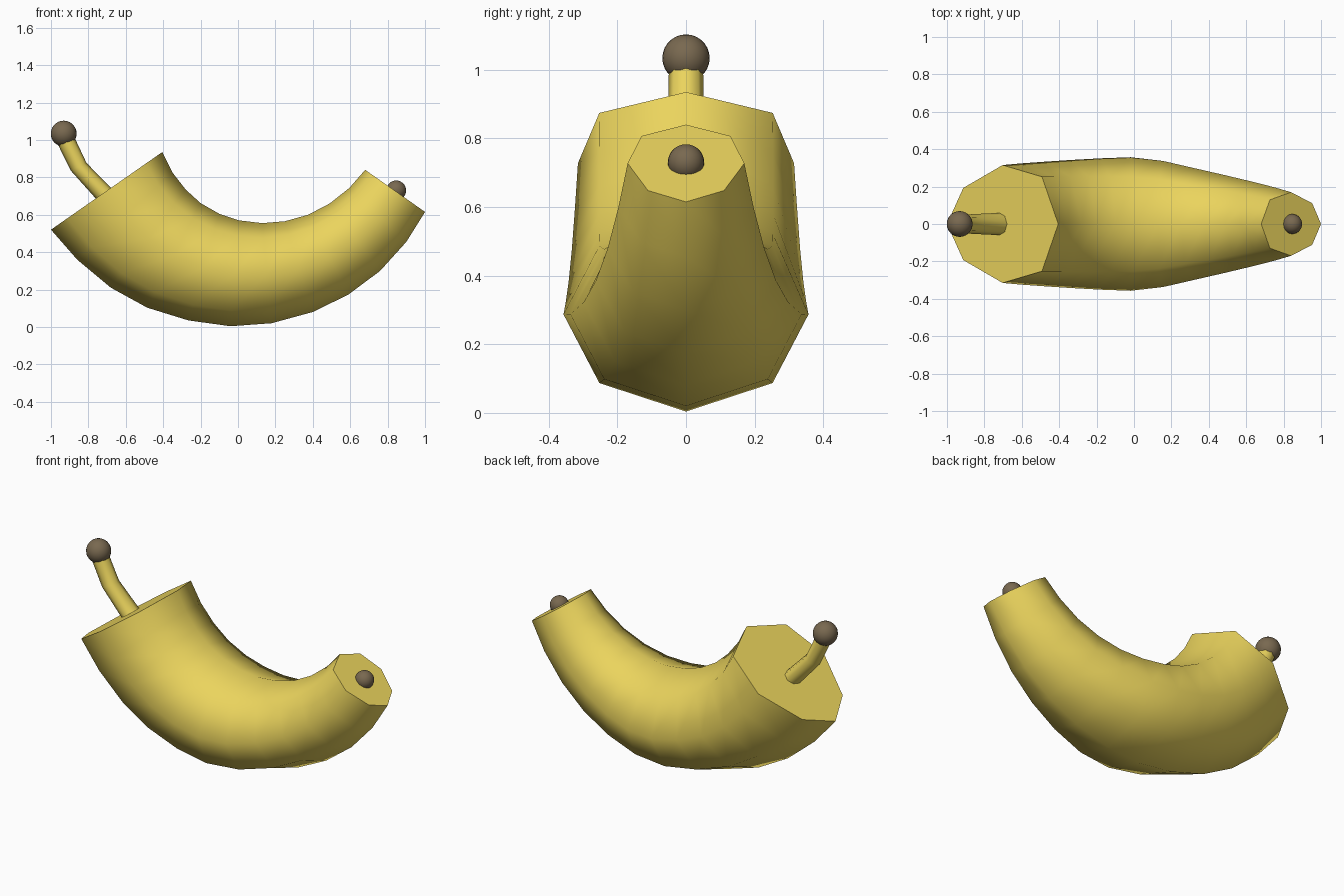
import bpy, bmesh, math
from mathutils import Vector

if "Cube" in bpy.data.objects:
    bpy.data.objects.remove(bpy.data.objects["Cube"])


def material(name, color):
    m = bpy.data.materials.new(name)
    m.diffuse_color = (*color, 1)
    m.use_nodes = True
    m.node_tree.nodes["Principled BSDF"].inputs["Base Color"].default_value = m.diffuse_color
    return m


yellow = material("yellow_skin", (0.83, 0.66, 0.11))
brown = material("brown_tip", (0.19, 0.14, 0.08))


def finish(ob, mat, angle):
    ob.data.materials.append(mat)
    bpy.ops.object.select_all(action='DESELECT')
    ob.select_set(True)
    bpy.context.view_layer.objects.active = ob
    bpy.ops.object.shade_smooth_by_angle(angle=math.radians(angle))


def loft(name, rings, mat):
    """Skin a list of equal rings of points and cap both ends."""
    bm = bmesh.new()
    loops = [[bm.verts.new(p) for p in r] for r in rings]
    n = len(loops[0])
    for a, b in zip(loops, loops[1:]):
        for i in range(n):
            j = (i + 1) % n
            bm.faces.new((a[i], a[j], b[j], b[i]))
    bm.faces.new(loops[0])
    bm.faces.new(loops[-1])
    bmesh.ops.recalc_face_normals(bm, faces=bm.faces)
    me = bpy.data.meshes.new(name)
    bm.to_mesh(me)
    bm.free()
    ob = bpy.data.objects.new(name, me)
    bpy.context.collection.objects.link(ob)
    finish(ob, mat, 62)


def section(inner, outer, half, skew=0.0):
    """Octagon in the plane spanned by inner-outer and y."""
    a, b = Vector((inner[0], 0, inner[1])), Vector((outer[0], 0, outer[1]))
    mid, arm = (a + b) / 2, (a - b) / 2
    pts = []
    for i in range(8):
        t = i * math.pi / 4
        c, s = math.cos(t), math.sin(t)
        pts.append(mid + arm * c + Vector((0, half * s * (1 + skew * c), 0)))
    return pts


# Body: inner curve, outer curve, half width and skew per ring
inner = [(-.405, .935), (-.35, .825), (-.28, .735), (-.2, .662), (-.1, .605), (.005, .57),
         (.13, .555), (.25, .565), (.375, .6), (.49, .66), (.595, .743), (.68, .84)]
outer = [(-1, .52), (-.86, .36), (-.68, .21), (-.485, .103), (-.265, .035), (-.04, .004),
         (.18, .02), (.4, .08), (.59, .173), (.76, .3), (.9, .455), (1, .615)]
half = [.315, .324, .333, .342, .351, .357, .337, .298, .262, .228, .197, .17]
skew = [.19, .15, .11, .07, .03, 0, 0, .02, .04, .06, .09, .11]
loft("banana_body", [section(*r) for r in zip(inner, outer, half, skew)], yellow)

# Bent stem
loft("stem", [section((-.64, .705), (-.71, .635), .06),
              section((-.68, .745), (-.75, .675), .06),
              section((-.81, .877), (-.895, .837), .053),
              section((-.875, 1.015), (-.965, .98), .05)], yellow)

# Round tips on the stem and the blossom end
for name, loc, r in (("stem_tip", (-.932, 0, 1.034), .069),
                     ("blossom_tip", (.846, 0, .73), .053)):
    bpy.ops.mesh.primitive_uv_sphere_add(segments=24, ring_count=14, radius=r, location=loc)
    tip = bpy.context.object
    tip.name = name
    finish(tip, brown, 60)
